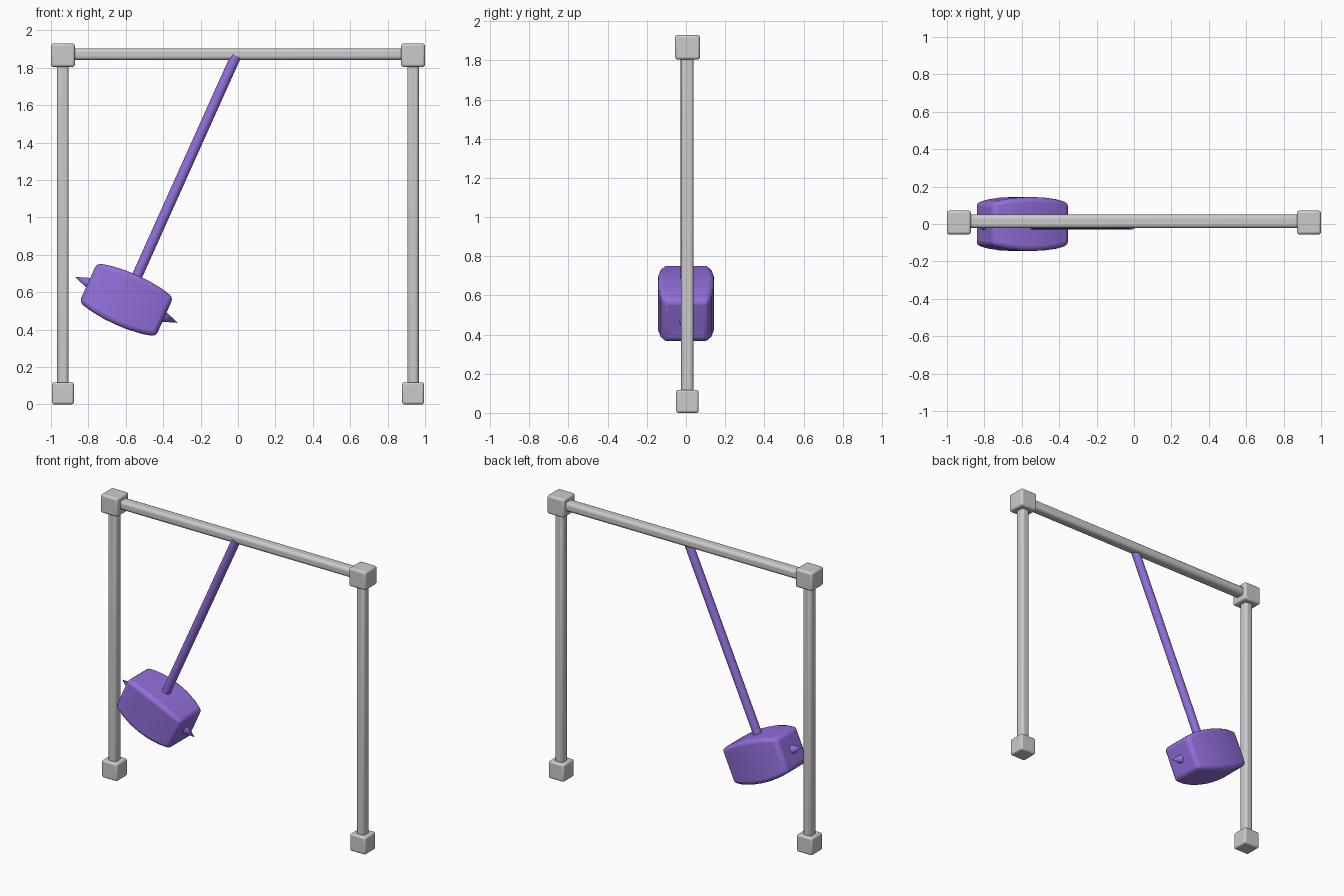
import bpy, bmesh, math
from mathutils import Matrix, Vector

if "Cube" in bpy.data.objects:
    bpy.data.objects.remove(bpy.data.objects["Cube"])

purple = bpy.data.materials.new("purple")
purple.diffuse_color = (0.29, 0.16, 0.71, 1)
purple.use_nodes = True
purple.node_tree.nodes["Principled BSDF"].inputs["Base Color"].default_value = purple.diffuse_color

TILT = Matrix.Rotation(math.radians(24.2), 4, 'Y')
HEAD = Vector((-0.597, 0, 0.559))
SWING = Matrix.Translation(HEAD) @ TILT


def finish(name, bm, bevel=0, segments=3, mat=None):
    bmesh.ops.recalc_face_normals(bm, faces=bm.faces)
    mesh = bpy.data.meshes.new(name)
    bm.to_mesh(mesh)
    bm.free()
    ob = bpy.data.objects.new(name, mesh)
    bpy.context.collection.objects.link(ob)
    if mat:
        mesh.materials.append(mat)
    if bevel:
        mod = ob.modifiers.new("bevel", 'BEVEL')
        mod.width, mod.segments = bevel, segments
        mod.limit_method, mod.angle_limit = 'ANGLE', math.radians(40)
    bpy.ops.object.select_all(action='DESELECT')
    ob.select_set(True)
    bpy.context.view_layer.objects.active = ob
    bpy.ops.object.shade_smooth_by_angle(angle=math.radians(35))
    return ob


def box(name, centre, size, bevel):
    bm = bmesh.new()
    bmesh.ops.create_cube(bm, size=1, matrix=Matrix.Translation(centre) @ Matrix.Diagonal((*size, 1)))
    return finish(name, bm, bevel)


def cone(name, r1, r2, length, matrix):
    # base sits at the matrix origin, axis along its local z
    bm = bmesh.new()
    bmesh.ops.create_cone(bm, cap_ends=True, segments=16, radius1=r1, radius2=r2, depth=length,
                          matrix=matrix @ Matrix.Translation((0, 0, length / 2)))
    return finish(name, bm, mat=purple)


# Frame: posts with block feet and block corners, and the cross beam
for side, sx in (("left", -1), ("right", 1)):
    x = 0.936 * sx
    box(side + "_foot", (x, 0.007, 0.059), (0.117, 0.115, 0.118), 0.012)
    box(side + "_post", (x, 0.007, 0.95), (0.062, 0.064, 1.8), 0.018)
    box(side + "_corner", (x, 0.008, 1.867), (0.128, 0.128, 0.126), 0.014)
box("cross_beam", (0, 0.014, 1.872), (1.85, 0.072, 0.062), 0.02)

# Swinging arm
cone("swing_arm", 0.028, 0.028, 1.33, SWING @ Matrix.Translation((0, -0.001, 0.1)))

# Hammer head: square barrel lofted along its length
bm = bmesh.new()
rings = []
for x, h in ((-0.224, 0.115), (-0.15, 0.132), (-0.07, 0.142), (0, 0.144),
             (0.07, 0.142), (0.15, 0.132), (0.224, 0.115)):
    rings.append([bm.verts.new(SWING @ Vector((x, a * h, b * h)))
                  for a, b in ((-1, -1), (1, -1), (1, 1), (-1, 1))])
for r, s in zip(rings, rings[1:]):
    for i in range(4):
        j = (i + 1) % 4
        bm.faces.new((r[i], r[j], s[j], s[i]))
bm.faces.new(rings[0])
bm.faces.new(rings[-1])
finish("hammer_head", bm, 0.024, 3, purple)

# Spikes on both striking faces
for side, sx in (("left", -1), ("right", 1)):
    cone(side + "_spike", 0.032, 0.0, 0.088,
         SWING @ Matrix.Translation((0.212 * sx, -0.005, 0)) @ Matrix.Rotation(math.pi / 2 * sx, 4, 'Y'))
